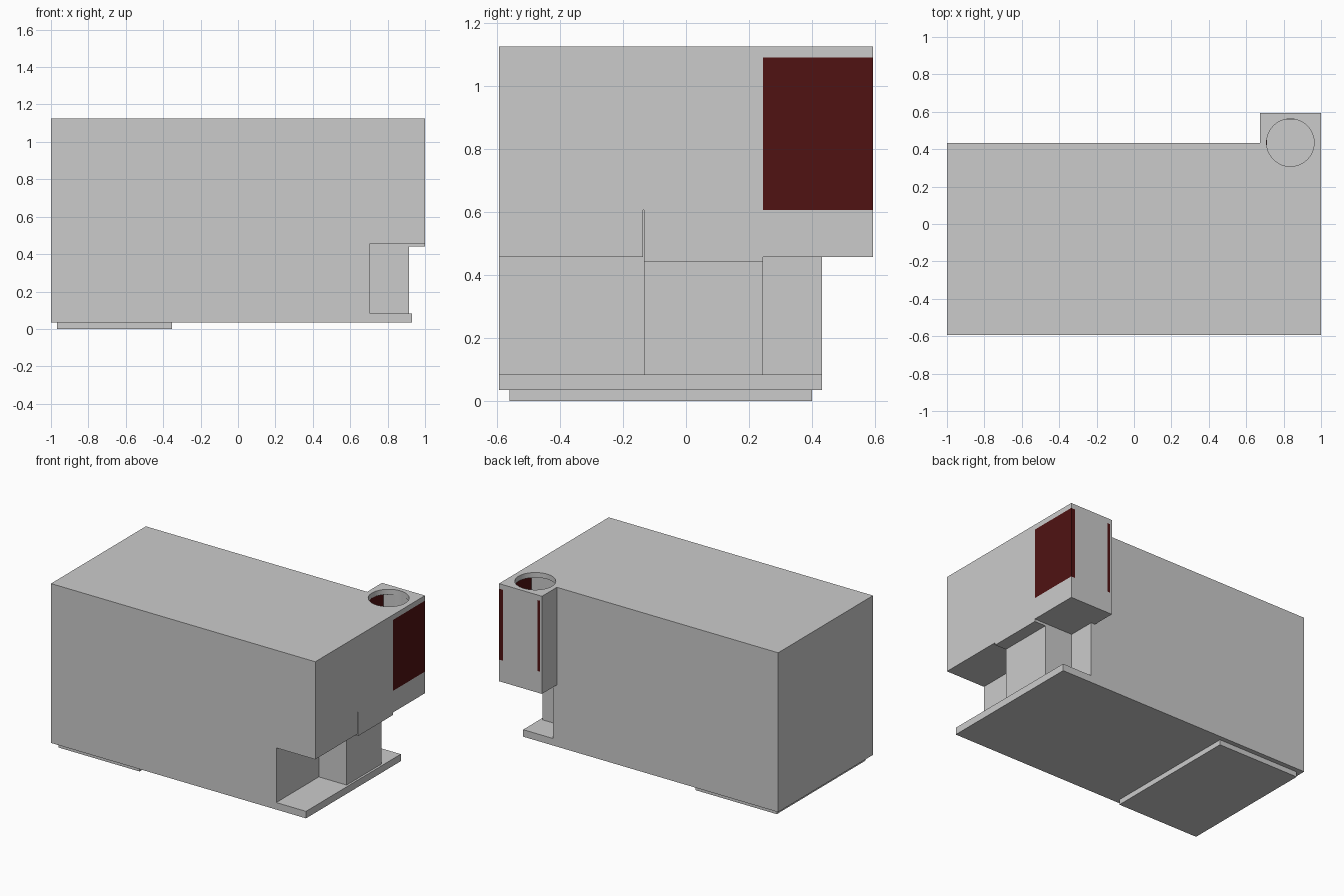
import bpy, bmesh
from math import radians

if "Cube" in bpy.data.objects:
    bpy.data.objects.remove(bpy.data.objects["Cube"])


def make(name, bm):
    bmesh.ops.recalc_face_normals(bm, faces=bm.faces[:])
    me = bpy.data.meshes.new(name)
    bm.to_mesh(me)
    bm.free()
    ob = bpy.data.objects.new(name, me)
    bpy.context.collection.objects.link(ob)
    return ob


def prism(name, pts, z0, z1):
    bm = bmesh.new()
    f = bm.faces.new([bm.verts.new((x, y, z0)) for x, y in pts])
    r = bmesh.ops.extrude_face_region(bm, geom=[f])
    top = [v for v in r["geom"] if isinstance(v, bmesh.types.BMVert)]
    bmesh.ops.translate(bm, verts=top, vec=(0, 0, z1 - z0))
    return make(name, bm)


def box(name, x, y, z):
    pts = [(x[0], y[0]), (x[1], y[0]), (x[1], y[1]), (x[0], y[1])]
    return prism(name, pts, *z)


def cut(target, cutter):
    cutter.hide_render = True
    m = target.modifiers.new("cut", "BOOLEAN")
    m.operation, m.solver, m.object = "DIFFERENCE", "EXACT", cutter
    bpy.context.view_layer.objects.active = target
    bpy.ops.object.modifier_apply(modifier=m.name)
    bpy.data.objects.remove(cutter)


# Housing: box with a corner tower, extruded from its plan outline
housing = prism("housing", [(-1, -.593), (1, -.593), (1, .593), (.675, .593),
                            (.675, .432), (-1, .432)], .035, 1.125)

# Recesses under the right end, leaving a base plate and a central column
for x, y, z in [
    ((.6, 1.2), (.432, .8), (-.1, .457)),       # below the tower
    ((.93, 1.2), (-.8, .8), (-.1, .2)),         # base plate edge
    ((.705, 1.2), (-.8, -.133), (.083, .457)),  # front recess
    ((.705, 1.2), (.245, .8), (.083, .457)),    # rear recess
    ((.915, 1.2), (-.2, .3), (.083, .44)),      # in front of the column
    ((.705, 1.2), (-.137, -.133), (.4, .605)),  # thin seam
    ((.97, 1.2), (.245, .8), (.605, 1.09)),     # right window slot
    ((.69, .71), (.245, .8), (.605, 1.09)),     # left window slot
    ((.70, .98), (.285, .56), (.605, 1.09)),    # chamber behind the windows
]:
    cut(housing, box("cutter", x, y, z))

# Round opening in the tower top
bm = bmesh.new()
bmesh.ops.create_cone(bm, cap_ends=True, segments=64, radius1=.127, radius2=.127, depth=.4)
bmesh.ops.translate(bm, verts=bm.verts[:], vec=(.836, .435, 1.1))
cut(housing, make("cutter", bm))
bpy.ops.object.select_all(action="DESELECT")
housing.select_set(True)
bpy.context.view_layer.objects.active = housing
bpy.ops.object.shade_smooth_by_angle(angle=radians(30))

# Dark red windows on both sides of the chamber
red = bpy.data.materials.new("dark_red")
red.diffuse_color = (.08, .006, .006, 1)
red.use_nodes = True
red.node_tree.nodes["Principled BSDF"].inputs["Base Color"].default_value = red.diffuse_color
for name, x in (("right_window", (.97, 1)), ("left_window", (.69, .71))):
    box(name, x, (.245, .593), (.605, 1.09)).data.materials.append(red)

# Foot plate under the left end
box("foot_plate", (-.967, -.353), (-.56, .4), (0, .035))
